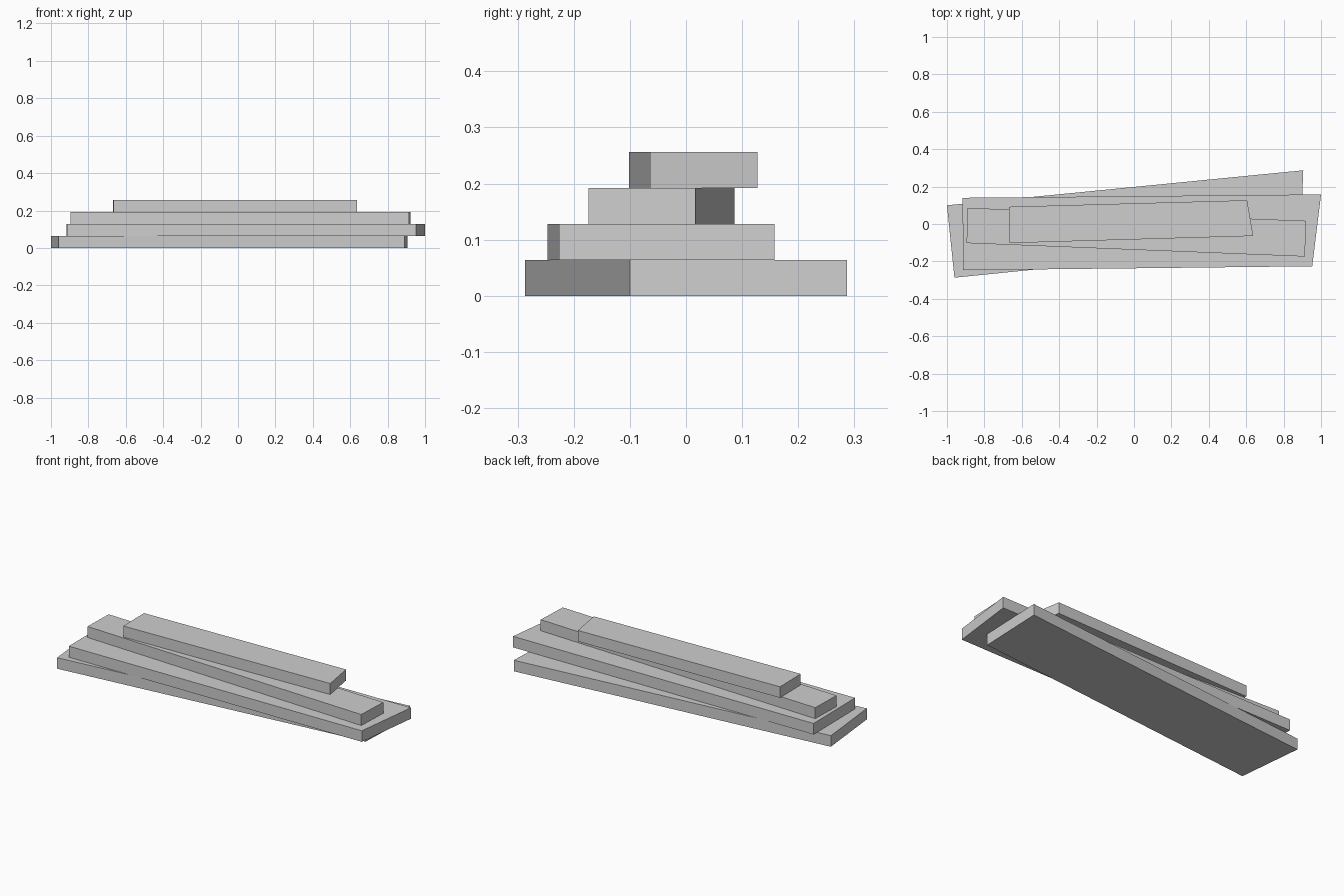
import bpy
import bmesh

default_cube = bpy.data.objects.get("Cube")
if default_cube:
    bpy.data.objects.remove(default_cube, do_unlink=True)

THICKNESS = 0.064

# One plain grey for every plank
grey = bpy.data.materials.new("plain grey")
grey.use_nodes = True
colour = (0.62, 0.62, 0.62, 1.0)
grey.diffuse_color = colour
grey.node_tree.nodes["Principled BSDF"].inputs["Base Color"].default_value = colour


def make_plank(name, outline, level):
    """Extrude a four-cornered outline into a board resting on the one below."""
    bm = bmesh.new()
    bottom = level * THICKNESS
    face = bm.faces.new([bm.verts.new((x, y, bottom)) for x, y in outline])
    extruded = bmesh.ops.extrude_face_region(bm, geom=[face], use_keep_orig=True)
    top_verts = [v for v in extruded["geom"] if isinstance(v, bmesh.types.BMVert)]
    bmesh.ops.translate(bm, verts=top_verts, vec=(0, 0, THICKNESS))
    bmesh.ops.recalc_face_normals(bm, faces=bm.faces[:])
    mesh = bpy.data.meshes.new(name)
    bm.to_mesh(mesh)
    bm.free()
    mesh.materials.append(grey)
    plank = bpy.data.objects.new(name, mesh)
    bpy.context.collection.objects.link(plank)
    return plank


# Corners run front right, back right, back left, front left
planks = {
    "bottom_plank": [(0.89, -0.1), (0.905, 0.287), (-1, 0.1), (-0.96, -0.287)],
    "lower_middle_plank": [(0.953, -0.226), (1, 0.158), (-0.917, 0.14), (-0.913, -0.247)],
    "upper_middle_plank": [(0.913, -0.174), (0.921, 0.017), (-0.89, 0.086), (-0.895, -0.102)],
    "top_plank": [(0.637, -0.064), (0.605, 0.127), (-0.668, 0.092), (-0.665, -0.102)],
}

# Stack the skewed boards from the ground up
for level, (name, outline) in enumerate(planks.items()):
    make_plank(name, outline, level)
